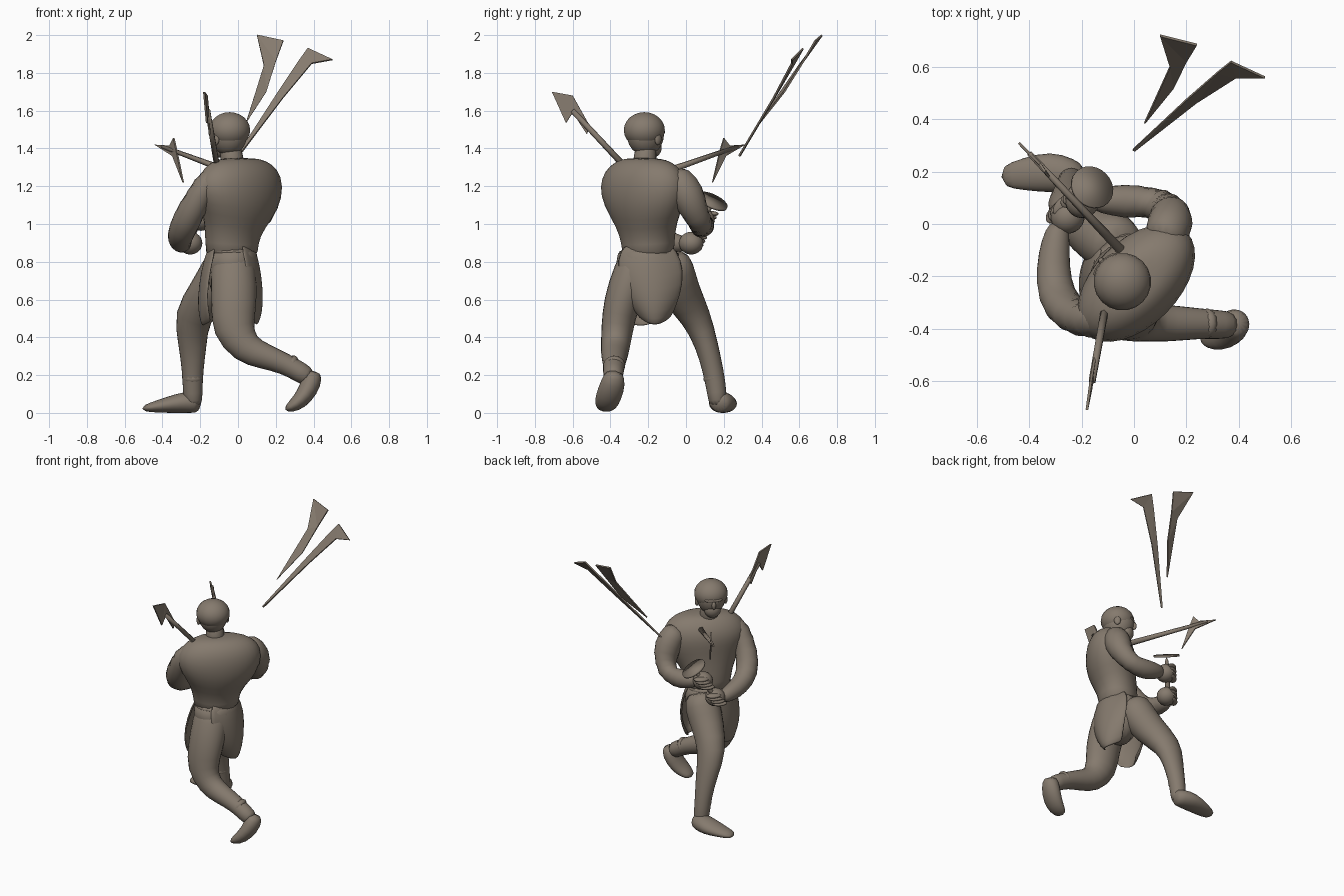
import bpy, bmesh, math
from mathutils import Vector

cube = bpy.data.objects.get("Cube")
if cube:
    bpy.data.objects.remove(cube)

clay = bpy.data.materials.new("brown_clay")
clay.use_nodes = True
colour = (.235, .195, .155, 1)
clay.diffuse_color = colour
clay.node_tree.nodes["Principled BSDF"].inputs["Base Color"].default_value = colour

AXIS_X, AXIS_Y, UP = Vector((1, 0, 0)), Vector((0, 1, 0)), Vector((0, 0, 1))
FACING = Vector((-1, 1, 0)).normalized()


def finish(name, bm, smooth=True, subdivide=0, thickness=0):
    """Turn a bmesh into a finished object."""
    bmesh.ops.recalc_face_normals(bm, faces=bm.faces)
    mesh = bpy.data.meshes.new(name)
    bm.to_mesh(mesh)
    bm.free()
    mesh.materials.append(clay)
    for face in mesh.polygons:
        face.use_smooth = smooth
    part = bpy.data.objects.new(name, mesh)
    bpy.context.collection.objects.link(part)
    if thickness:
        solid = part.modifiers.new("thickness", "SOLIDIFY")
        solid.thickness, solid.offset = thickness, 0
    if subdivide:
        part.modifiers.new("rounding", "SUBSURF").levels = subdivide
        part.modifiers["rounding"].render_levels = subdivide
    return part


def tube(name, stations, reference, sides=12, subdivide=1):
    """Loft elliptical rings; each station is a centre and one or two radii."""
    bm = bmesh.new()
    centres = [Vector(s[:3]) for s in stations]
    rings = []
    for i, station in enumerate(stations):
        before, after = centres[max(i - 1, 0)], centres[min(i + 1, len(centres) - 1)]
        tangent = (after - before).normalized()
        side = tangent.cross(reference).normalized()
        other = side.cross(tangent)
        ring = []
        for k in range(sides):
            angle = math.tau * k / sides
            offset = side * math.cos(angle) * station[3] + other * math.sin(angle) * station[-1]
            ring.append(bm.verts.new(centres[i] + offset * 1.04))
        rings.append(ring)
    for low, high in zip(rings, rings[1:]):
        for k in range(sides):
            n = (k + 1) % sides
            bm.faces.new((low[k], low[n], high[n], high[k]))
    bm.faces.new(rings[0])
    bm.faces.new(rings[-1])
    return finish(name, bm, subdivide=subdivide)


def ball(name, centre, size, turn=0):
    bm = bmesh.new()
    bmesh.ops.create_uvsphere(bm, u_segments=20, v_segments=12, radius=1)
    part = finish(name, bm)
    part.location, part.scale, part.rotation_euler.z = centre, size, turn
    return part


def shard(name, outline, thickness=.01):
    """A thin flat-faced blade from its outline."""
    bm = bmesh.new()
    bm.faces.new([bm.verts.new(p) for p in outline])
    bmesh.ops.triangulate(bm, faces=bm.faces)
    return finish(name, bm, smooth=False, thickness=thickness)


def cloth(name, rows, bulge):
    """A hanging panel; each row is x, middle y, z and half width."""
    bm = bmesh.new()
    steps = range(-4, 5)
    grid = []
    for x, y, z, half in rows:
        grid.append([bm.verts.new((x - bulge * (k / 4) ** 2, y + half * k / 4,
                                   z + abs(bulge) * (k / 4) ** 2 / 2)) for k in steps])
    for a, b in zip(grid, grid[1:]):
        for k in range(len(a) - 1):
            bm.faces.new((a[k], a[k + 1], b[k + 1], b[k]))
    return finish(name, bm, subdivide=1, thickness=.014)


# Torso and neck
tube("torso", [(-.03, -.2, .8, .15, .13), (-.035, -.2, .9, .145, .125),
               (-.02, -.21, 1, .18, .135), (.005, -.225, 1.1, .25, .16),
               (.01, -.225, 1.2, .28, .165), (.005, -.225, 1.28, .25, .145),
               (0, -.22, 1.33, .185, .1), (0, -.22, 1.35, .1, .06)], FACING, sides=16)
tube("neck", [(-.02, -.225, 1.28, .07), (-.035, -.215, 1.36, .058), (-.045, -.21, 1.44, .055)], FACING)

# Head, cap, jaw and features, all turned toward the facing direction
head = Vector((-.05, -.215, 1.475))
turn = math.atan2(FACING.y, FACING.x)
side = UP.cross(FACING)
ball("head", head, (.103, .095, .113), turn)
ball("hair_cap", head - FACING * .008 + UP * .022, (.11, .11, .095), turn)
ball("jaw", head + FACING * .05 - UP * .07, (.048, .055, .055), turn)
ball("nose", head + FACING * .1 - UP * .02, (.018, .014, .028), turn)
ball("brow", head + FACING * .085 + UP * .012, (.02, .06, .014), turn)
for label, sign in (("left", 1), ("right", -1)):
    ball(label + "_ear", head + side * sign * .095 - UP * .025, (.022, .013, .032), turn)

# Arms
tube("right_arm", [(.1, -.07, 1.27, .065), (.135, -.02, 1.21, .09), (.145, .035, 1.1, .088),
                   (.1, .08, 1, .078), (.01, .085, .985, .07), (-.08, .09, 1, .058),
                   (-.17, .09, 1.02, .04)], AXIS_X + UP)
tube("left_arm", [(-.11, -.34, 1.275, .065), (-.165, -.375, 1.21, .088), (-.24, -.35, 1.09, .08),
                  (-.3, -.28, .96, .073), (-.31, -.16, .92, .064), (-.3, -.07, .9, .055),
                  (-.285, .01, .89, .038)], AXIS_X + UP)

# Sword grip with its round guard and the two fists on it
guard_centre, grip_axis = Vector((-.16, .14, 1.12)), Vector((.38, .4, .84)).normalized()


def along_grip(distance, radius):
    return (*(guard_centre - grip_axis * distance), radius)


tube("sword_grip", [along_grip(0, .016), along_grip(.16, .016), along_grip(.32, .018)], FACING, 8)
tube("sword_guard", [along_grip(-.006, .082), along_grip(.006, .082)], FACING, 24, 0)
for label, distance in (("right", .115), ("left", .265)):
    middle = Vector(along_grip(distance, 0)[:3]) - FACING * .01
    ball(label + "_fist", middle, (.064, .066, .06), turn)
    for k in range(4):
        knuckle = middle + FACING * .042 + grip_axis * (k - 1.5) * .024
        ball(label + "_finger", knuckle, (.029, .05, .015), turn)

# Hips, belt and hanging cloth
tube("hips", [(-.03, -.2, .56, .08, .08), (-.03, -.2, .68, .15, .125),
              (-.03, -.2, .8, .175, .138), (-.035, -.2, .89, .15, .128)], AXIS_X, sides=16)
tube("belt", [(-.035, -.2, .83, .168, .134), (-.035, -.2, .875, .158, .132)], AXIS_X, sides=16)
cloth("back_cloth", [(.088, -.2, .86, .12), (.11, -.195, .78, .175), (.128, -.18, .65, .17),
                     (.125, -.17, .53, .12), (.1, -.165, .465, .08)], .075)
cloth("front_cloth", [(-.16, -.21, .86, .11), (-.19, -.22, .75, .15), (-.21, -.23, .6, .15),
                      (-.2, -.24, .51, .12), (-.185, -.24, .46, .08)], -.045)

# Right leg and boot, stepping forward
tube("right_leg", [(-.05, -.1, .84, .1), (-.08, -.07, .75, .12), (-.15, -.035, .64, .108),
                   (-.25, .055, .51, .1, .08), (-.24, .11, .36, .075, .06),
                   (-.24, .145, .22, .055), (-.24, .165, .1, .052), (-.235, .17, .03, .045)], AXIS_Y)
tube("right_boot_cuff", [(-.24, .155, .15, .056), (-.24, .14, .22, .064)], AXIS_Y)
tube("right_foot", [(-.195, .175, .045, .045), (-.24, .185, .06, .065, .06),
                    (-.32, .2, .05, .08, .052), (-.42, .19, .035, .062, .034),
                    (-.51, .18, .022, .04, .016)], UP)

# Left leg and boot, trailing on its toe
tube("left_leg", [(-.03, -.22, .87, .1), (-.025, -.28, .74, .125, .11), (-.02, -.345, .58, .12, .095),
                  (-.03, -.365, .44, .115, .085), (.04, -.375, .335, .085, .075),
                  (.14, -.38, .3, .068, .07), (.25, -.38, .26, .055, .058),
                  (.33, -.385, .215, .055), (.385, -.385, .18, .05)], AXIS_Y)
tube("left_boot_cuff", [(.25, -.38, .265, .064), (.31, -.38, .235, .06)], AXIS_Y)
tube("left_foot", [(.4, -.375, .225, .045), (.39, -.385, .16, .055, .066),
                   (.35, -.41, .085, .048, .07), (.3, -.425, .04, .038, .06),
                   (.25, -.425, .015, .014, .036)], AXIS_Y)

# Two flared blades behind the shoulder
shard("long_flared_blade", [(-.005, .285, 1.36), (.2, .475, 1.68), (.32, .58, 1.86), (.37, .62, 1.93),
                            (.5, .56, 1.87), (.39, .56, 1.85), (.24, .465, 1.67), (.005, .28, 1.36)])
shard("short_flared_blade", [(.04, .385, 1.53), (.137, .6, 1.84), (.1, .72, 2), (.24, .685, 1.97),
                             (.2, .62, 1.86), (.15, .52, 1.7)])

# Barbed arrows stuck in the shoulder and chest
tube("shoulder_arrow_shaft", [(-.11, -.32, 1.3, .016), (-.16, -.6, 1.6, .014)], AXIS_X, 6, 0)
shard("shoulder_arrow_head", [(-.18, -.71, 1.7), (-.165, -.6, 1.68), (-.15, -.51, 1.52),
                              (-.15, -.525, 1.475), (-.16, -.6, 1.59), (-.165, -.635, 1.535)])
tube("chest_arrow_shaft", [(-.05, -.1, 1.28, .018), (-.4, .27, 1.41, .01)], UP, 6, 0)
shard("chest_arrow_head", [(-.44, .31, 1.42), (-.36, .23, 1.415), (-.34, .2, 1.455),
                           (-.325, .18, 1.39), (-.29, .14, 1.22), (-.345, .21, 1.36)])
